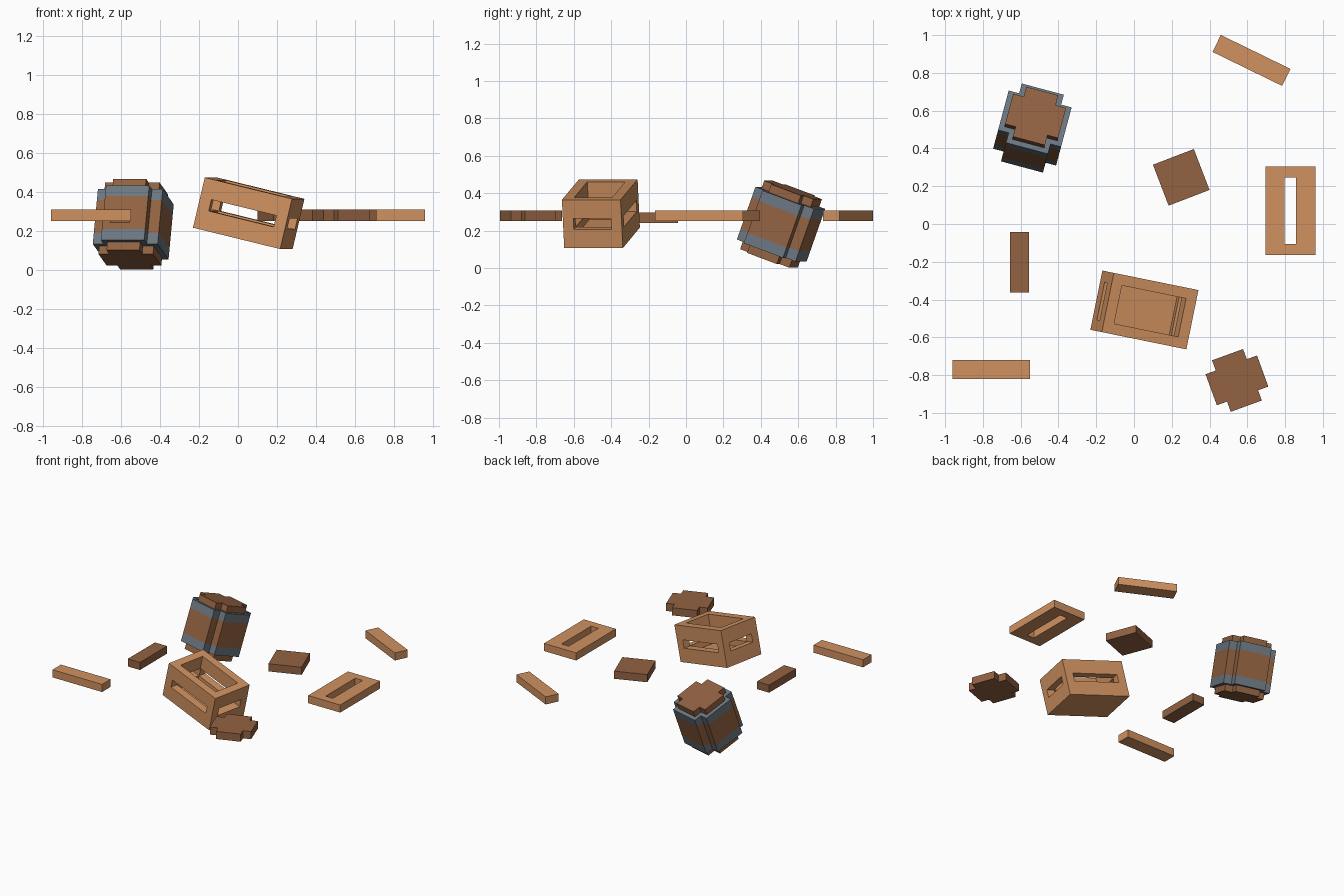
import bpy, bmesh
from math import radians
from mathutils import Matrix, Vector

if "Cube" in bpy.data.objects:
    bpy.data.objects.remove(bpy.data.objects["Cube"])


def material(name, rgb):
    m = bpy.data.materials.new(name)
    m.diffuse_color = (*rgb, 1)
    m.use_nodes = True
    m.node_tree.nodes["Principled BSDF"].inputs["Base Color"].default_value = m.diffuse_color
    return m


LIGHT = material("light wood", (0.63, 0.285, 0.117))
DARK = material("dark wood", (0.288, 0.122, 0.054))
IRON = material("blue grey iron", (0.15, 0.185, 0.22))


def place(loc, yaw=0, pitch=0, roll=0):
    """Location, then turn about z, y and x in degrees."""
    return (Matrix.Translation(loc) @ Matrix.Rotation(radians(yaw), 4, 'Z')
            @ Matrix.Rotation(radians(pitch), 4, 'Y')
            @ Matrix.Rotation(radians(roll), 4, 'X'))


def add(name, bm, mat, matrix):
    bmesh.ops.recalc_face_normals(bm, faces=bm.faces[:])
    me = bpy.data.meshes.new(name)
    bm.to_mesh(me)
    bm.free()
    me.materials.append(mat)
    ob = bpy.data.objects.new(name, me)
    ob.matrix_world = matrix
    bpy.context.collection.objects.link(ob)
    return ob


def box(name, size, mat, matrix):
    bm = bmesh.new()
    bmesh.ops.create_cube(bm, size=1, matrix=Matrix.Diagonal((*size, 1)))
    return add(name, bm, mat, matrix)


def cross(name, full, arm, z0, z1, mat, matrix):
    """Square prism with a notch in each corner."""
    f, a = full / 2, arm / 2
    quarter = [Vector((f, -a, z0)), Vector((f, a, z0)), Vector((a, a, z0))]
    bm = bmesh.new()
    verts = [bm.verts.new(Matrix.Rotation(radians(90 * k), 3, 'Z') @ p)
             for k in range(4) for p in quarter]
    face = bm.faces.new(verts)
    top = bmesh.ops.extrude_face_region(bm, geom=[face])["geom"]
    bmesh.ops.translate(bm, vec=(0, 0, z1 - z0),
                        verts=[v for v in top if isinstance(v, bmesh.types.BMVert)])
    return add(name, bm, mat, matrix)


def cut(ob, size, offset):
    """Cut a box-shaped opening, given in the object's own frame."""
    tool = box("cutter", size, LIGHT, ob.matrix_world @ Matrix.Translation(offset))
    tool.hide_render = True
    mod = ob.modifiers.new("opening", 'BOOLEAN')
    mod.operation = 'DIFFERENCE'
    mod.solver = 'EXACT'
    mod.object = tool
    bpy.context.view_layer.objects.active = ob
    bpy.context.view_layer.update()
    bpy.ops.object.modifier_apply(modifier=mod.name)
    bpy.data.objects.remove(tool)


T = 0.057     # board thickness
Z = 0.28      # height of the loose boards

# Open crate with a slot in every side
L, W, H = 0.47, 0.32, 0.265
crate = box("crate", (L, W, H), LIGHT, place((0.055, -0.455, 0.29), -11.5, 13.5))
cut(crate, (L - 2 * T, W - 2 * T, H), (0, 0, T))
cut(crate, (0.35, 1, 0.06), (0, 0, 0))
cut(crate, (1, 0.205, 0.06), (0, 0, 0))

# Barrel: staves, two iron bands and two lids
barrel = place((-0.538, 0.508, 0.234), -15, 0, -20)
cross("barrel_staves", 0.345, 0.23, -0.09, 0.09, DARK, barrel)
for side, s in (("top", 1), ("bottom", -1)):
    cross("barrel_band_" + side, 0.345, 0.23, *sorted((s * 0.09, s * 0.15)), IRON, barrel)
    cross("barrel_lid_" + side, 0.29, 0.175, *sorted((s * 0.15, s * 0.195)), DARK, barrel)

# Loose crate side with its slot
panel = box("loose_crate_side", (0.265, 0.47, T), LIGHT, place((0.828, 0.07, Z)))
cut(panel, (0.06, 0.35, 1), (0, 0, 0))

# Loose light planks
box("loose_plank_front", (0.41, 0.1, T), LIGHT, place((-0.755, -0.77, Z)))
box("loose_plank_back", (0.41, 0.1, T), LIGHT, place((0.622, 0.866, Z), -26))

# Loose dark pieces
box("loose_stave", (0.1, 0.32, T), DARK, place((-0.607, -0.203, 0.268)))
box("loose_square_board", (0.232, 0.232, T), DARK, place((0.25, 0.247, Z), 21))
cross("loose_barrel_lid", 0.29, 0.175, -T / 2, T / 2, DARK, place((0.545, -0.828, Z), 20))
